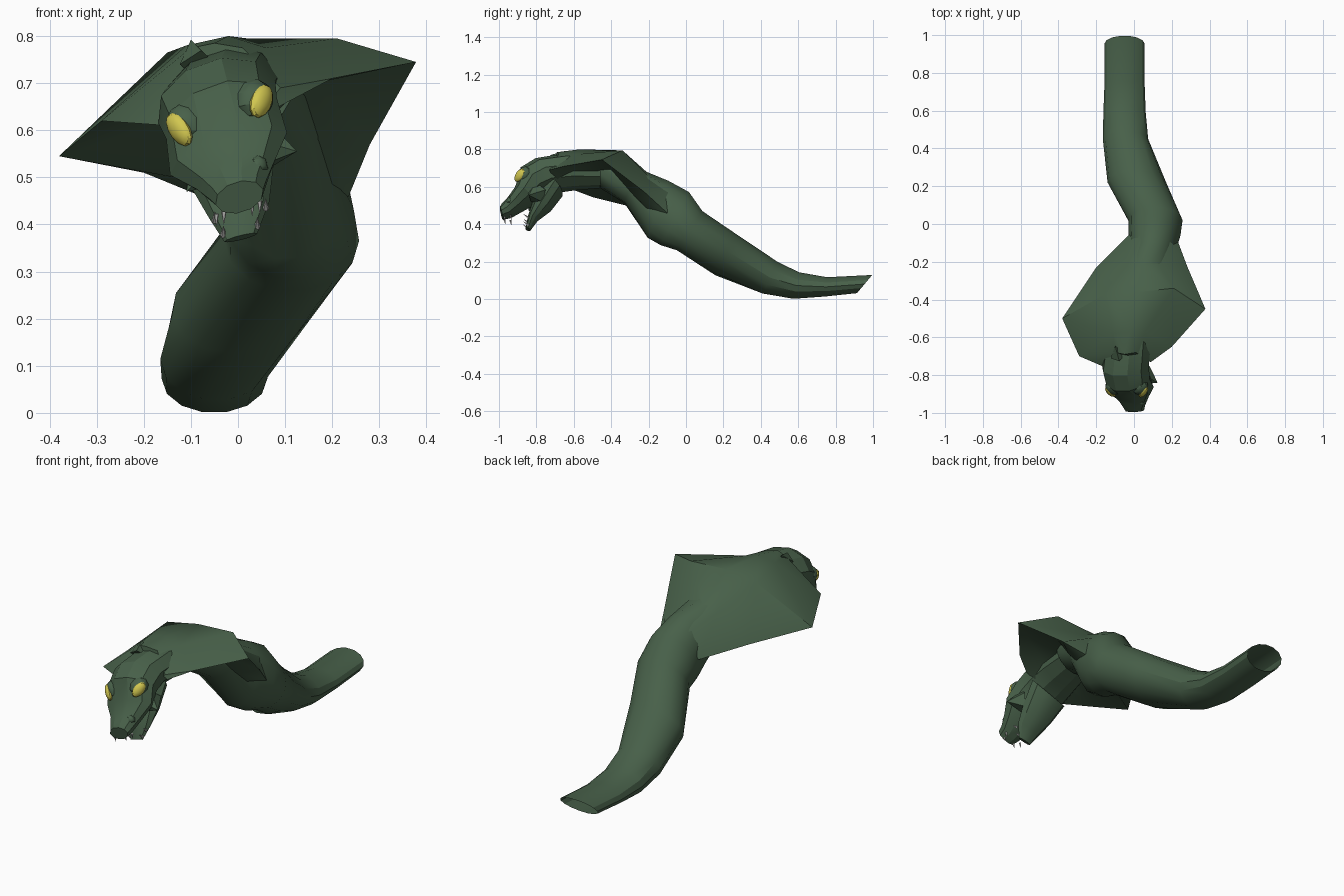
import bpy, bmesh, math
from mathutils import Vector, Matrix

if "Cube" in bpy.data.objects:
    bpy.data.objects.remove(bpy.data.objects["Cube"])


def material(name, rgb):
    m = bpy.data.materials.new(name)
    m.diffuse_color = (*rgb, 1)
    m.use_nodes = True
    m.node_tree.nodes["Principled BSDF"].inputs["Base Color"].default_value = m.diffuse_color
    return m


GREEN = material("dark_green", (0.064, 0.117, 0.067))
YELLOW = material("eye_yellow", (0.64, 0.57, 0.08))
IVORY = material("tooth_grey", (0.65, 0.65, 0.63))


def finish(name, bm, mat, angle=30):
    bmesh.ops.recalc_face_normals(bm, faces=bm.faces)
    mesh = bpy.data.meshes.new(name)
    bm.to_mesh(mesh)
    bm.free()
    mesh.materials.append(mat)
    ob = bpy.data.objects.new(name, mesh)
    bpy.context.collection.objects.link(ob)
    bpy.ops.object.select_all(action='DESELECT')
    ob.select_set(True)
    bpy.context.view_layer.objects.active = ob
    bpy.ops.object.shade_smooth_by_angle(angle=math.radians(angle))
    return ob


def skin(name, rings, cap_start=True, cap_end=True, angle=30):
    """Join a row of point rings into one surface."""
    bm = bmesh.new()
    rows = [[bm.verts.new(p) for p in ring] for ring in rings]
    n = len(rows[0])
    for a, b in zip(rows, rows[1:]):
        for i in range(n):
            j = (i + 1) % n
            bm.faces.new((a[i], a[j], b[j], b[i]))
    if cap_start:
        bm.faces.new(rows[0])
    if cap_end:
        bm.faces.new(rows[-1])
    return finish(name, bm, GREEN, angle)


def oval(x, y, z, w, h, roll, pitch, n):
    """Oval cross-section; positive pitch leans its top forward."""
    r, p = math.radians(roll), math.radians(pitch)
    right = Vector((math.cos(r), 0, math.sin(r)))
    up = Vector((-math.sin(r) * math.cos(p), -math.sin(p), math.cos(r) * math.cos(p)))
    c = Vector((x, y, z))
    return [c + right * w * math.cos(t) + up * h * math.sin(t)
            for t in (2 * math.pi * i / n for i in range(n))]


def tube(name, rows, n, **kw):
    return skin(name, [oval(*row, n) for row in rows], **kw)


def ball(name, centre, aim, long_axis, radii, mat, seg=10):
    """Ellipsoid with radii across, along its long axis, and along its aim."""
    w = Vector(aim).normalized()
    u = Vector(long_axis).cross(w).normalized()
    v = w.cross(u)
    frame = Matrix((u, v, w)).transposed()
    bm = bmesh.new()
    bmesh.ops.create_uvsphere(bm, u_segments=seg, v_segments=8, radius=1)
    for vert in bm.verts:
        local = Vector(c * r for c, r in zip(vert.co, radii))
        vert.co = Vector(centre) + frame @ local
    return finish(name, bm, mat)


def spike(name, base, tip, radius, mat, seg=5):
    bm = bmesh.new()
    base, tip = Vector(base), Vector(tip)
    d = tip - base
    bmesh.ops.create_cone(bm, cap_ends=True, segments=seg, radius1=radius,
                          radius2=0, depth=d.length)
    q = d.to_track_quat('Z', 'Y')
    for v in bm.verts:
        v.co = (base + tip) / 2 + q @ v.co
    return finish(name, bm, mat)


# Winding body, open at the rear
tube("body", [
    (-.05, .955, .08, .106, .065, 0, -40),
    (-.05, .75, .065, .106, .053, 0, -5),
    (-.05, .59, .072, .112, .074, 0, -12),
    (-.045, .45, .114, .12, .096, 0, -25),
    (.015, .22, .232, .157, .122, 9, -32),
    (.114, .02, .365, .143, .128, 0, -33),
    (.108, -.06, .43, .138, .165, 0, -28),
    (.10, -.15, .48, .12, .165, 3, -20),
    (.05, -.28, .60, .13, .10, 10, -30),
    (.01, -.46, .68, .11, .085, 15, 0),
], 14, cap_start=False)

# Flared hood: left edge, three top points, right edge, two underside points
skin("hood", [
    [(-.03, -.06, .45), (.04, -.04, .57), (.1, -.03, .595), (.15, -.04, .57),
     (.235, -.10, .46), (.2, -.15, .42), (.02, -.15, .42)],
    [(-.20, -.23, .51), (-.04, -.20, .65), (.04, -.20, .67), (.12, -.20, .655),
     (.28, -.22, .57), (.2, -.27, .55), (-.08, -.28, .49)],
    [(-.38, -.50, .545), (-.15, -.37, .765), (.02, -.36, .795), (.21, -.34, .795),
     (.378, -.45, .745), (.16, -.40, .70), (-.14, -.42, .62)],
    [(-.29, -.70, .62), (-.11, -.58, .78), (-.02, -.57, .80), (.06, -.57, .775),
     (.20, -.65, .71), (.07, -.60, .68), (-.12, -.62, .63)],
    [(-.15, -.76, .61), (-.1, -.68, .775), (-.05, -.69, .785), (.01, -.68, .775),
     (.09, -.73, .69), (.03, -.70, .62), (-.1, -.70, .60)],
], angle=40)

# Tilted head tapering to the snout
tube("head", [
    (0, -.45, .68, .11, .085, 15, 0),
    (-.03, -.62, .68, .125, .10, 18, 15),
    (-.045, -.75, .66, .132, .105, 20, 32),
    (-.035, -.82, .625, .125, .10, 20, 42),
    (-.02, -.865, .55, .132, .065, 20, 50),
    (-.005, -.915, .505, .088, .052, 20, 48),
    (.0, -.96, .472, .062, .045, 18, 35),
    (.003, -.987, .458, .053, .034, 18, 15),
], 10, angle=22)

# Lower jaw hanging open
tube("lower_jaw", [
    (-.03, -.70, .60, .11, .06, 20, 45),
    (-.01, -.77, .50, .09, .055, 18, 62),
    (.003, -.82, .43, .066, .028, 16, 68),
    (.006, -.845, .372, .036, .014, 14, 70),
], 10)

ROLL = math.radians(20)


def on_head(side, across, up, y):
    """Point beside the head's tilted centre line."""
    a = side * across
    return Vector((-.035 + a * math.cos(ROLL) - up * math.sin(ROLL), y,
                   .63 + a * math.sin(ROLL) + up * math.cos(ROLL)))


for side, label in ((-1, "left"), (1, "right")):
    # Almond eye set into a round socket
    aim = Vector((side * .72, -.68, side * .15)).normalized()
    tall = Vector((side * .4, .55, .75))
    socket = on_head(side, .073, .008, -.86)
    ball(label + "_socket", socket, aim, tall, (.043, .049, .044), GREEN)
    ball(label + "_eye", socket + aim * .034 + Vector((-side * .006, -.006, -.006)),
         aim, tall, (.026, .042, .017), YELLOW, 12)
    # Snout bump and blunt cheek
    ball(label + "_nostril", on_head(side, .036, -.125, -.94),
         (side * .4, -.8, .4), (0, 0, 1), (.024, .024, .02), GREEN, 6)
    spike(label + "_cheek", on_head(side, .06, -.09, -.80),
          on_head(side, .125, -.125, -.84), .06, GREEN, 5)
    # Small fangs above and below
    for k, (across, y) in enumerate(((.046, -.94), (.03, -.972))):
        base = Vector((side * across, y, .436 + side * across * .3))
        spike(f"{label}_upper_tooth_{k}", base, base + Vector((0, .006, -.028)), .006, IVORY)
    for k, (across, z) in enumerate(((.054, .42), (.036, .385))):
        base = Vector((.005 + side * across, -.842, z + side * across * .25))
        spike(f"{label}_lower_tooth_{k}", base, base + Vector((0, -.03, .022)), .007, IVORY)

# Small crest at the back of the head
spike("crest", (-.085, -.70, .74), (-.1, -.645, .792), .04, GREEN, 4)
